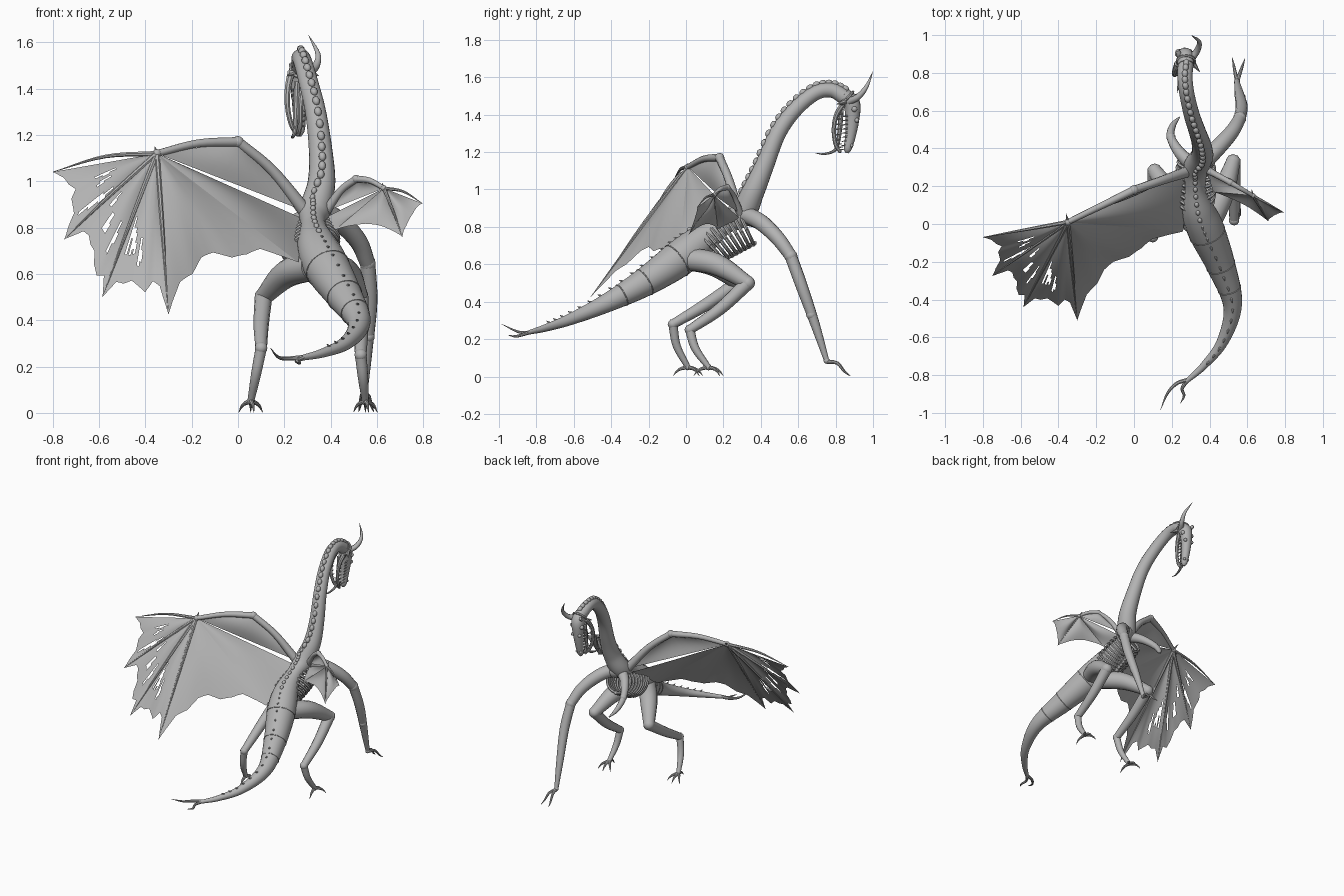
import bpy, bmesh, math, random
from mathutils import Vector, Matrix

random.seed(11)
cube = bpy.data.objects.get("Cube")
if cube:
    bpy.data.objects.remove(cube)

grey = bpy.data.materials.new("stone_grey")
grey.use_nodes = True
tone = (0.45, 0.45, 0.45, 1)
grey.diffuse_color = tone
grey.node_tree.nodes["Principled BSDF"].inputs["Base Color"].default_value = tone


def finish(name, bm):
    """Turn a bmesh into a smooth-shaded object."""
    mesh = bpy.data.meshes.new(name)
    bmesh.ops.recalc_face_normals(bm, faces=bm.faces)
    bm.to_mesh(mesh)
    bm.free()
    mesh.materials.append(grey)
    obj = bpy.data.objects.new(name, mesh)
    bpy.context.scene.collection.objects.link(obj)
    bpy.ops.object.select_all(action='DESELECT')
    obj.select_set(True)
    bpy.context.view_layer.objects.active = obj
    bpy.ops.object.shade_smooth_by_angle(angle=math.radians(40))


def spline(points, steps):
    """Smooth path through (x, y, z, radius) points."""
    p = [Vector(q) for q in points]
    p = [p[0] * 2 - p[1]] + p + [p[-1] * 2 - p[-2]]
    out = []
    for i in range(1, len(p) - 2):
        a, b, c, d = p[i - 1:i + 3]
        for k in range(steps):
            t = k / steps
            out.append((b * 2 + (c - a) * t + (a * 2 - b * 5 + c * 4 - d) * t * t
                        + (b * 3 - a - c * 3 + d) * t ** 3) / 2)
    return out + [p[-2]]


def tube(bm, points, sides=12, steps=5):
    path = spline(points, steps)
    normal, last = Vector((0.3, 0.5, 0.8)), None
    for i, q in enumerate(path):
        tangent = (path[min(i + 1, len(path) - 1)] - path[max(i - 1, 0)]).to_3d().normalized()
        normal = (normal - tangent * normal.dot(tangent)).normalized()
        side = tangent.cross(normal)
        ring = []
        for k in range(sides):
            a = math.tau * k / sides
            off = (normal * math.cos(a) + side * math.sin(a)) * max(q[3], 0.0008)
            ring.append(bm.verts.new(q.to_3d() + off))
        if last:
            for k in range(sides):
                n = (k + 1) % sides
                bm.faces.new((last[k], last[n], ring[n], ring[k]))
        else:
            bm.faces.new(ring[::-1])
        last = ring
    bm.faces.new(last)


def hoop(bm, centre, u, v, thick, count=16):
    pts = [centre + u * math.cos(math.tau * k / count) + v * math.sin(math.tau * k / count)
           for k in range(count + 1)]
    tube(bm, [(*p, thick) for p in pts], 6, 1)


def knob(bm, centre, size, axis=Vector((0, 0, 1)), stretch=1.0):
    turn = axis.to_track_quat('Z', 'Y').to_matrix().to_4x4()
    scale = Matrix.Diagonal((size, size, size * stretch, 1))
    bmesh.ops.create_icosphere(bm, subdivisions=2, radius=1,
                               matrix=Matrix.Translation(centre) @ turn @ scale)


def spike(bm, base, tip, radius):
    mid = (Vector(base) + Vector(tip)) / 2
    tube(bm, [(*base, radius), (*mid, radius * 0.6), (*tip, 0.001)], 7, 2)


# Tail, trunk and neck as one tapering body
spine = [(.275, -.835, .237, .012), (.37, -.75, .26, .02), (.47, -.62, .305, .031),
         (.522, -.43, .39, .05), (.46, -.22, .505, .077), (.38, -.03, .635, .098),
         (.34, .08, .725, .085), (.325, .2, .81, .055), (.33, .30, .87, .068),
         (.36, .36, .99, .06), (.357, .42, 1.13, .051), (.335, .49, 1.3, .045),
         (.305, .58, 1.425, .042), (.28, .69, 1.515, .04), (.27, .78, 1.53, .04),
         (.275, .855, 1.49, .042)]
bm = bmesh.new()
tube(bm, spine, 20, 8)
finish("body_and_neck", bm)

# Forked tail tip
bm = bmesh.new()
tube(bm, [(.285, -.825, .24, .012), (.225, -.845, .235, .010), (.175, -.90, .24, .007), (.14, -.985, .28, .001)], 8)
tube(bm, [(.285, -.825, .24, .012), (.255, -.87, .225, .009), (.265, -.91, .215, .007), (.245, -.95, .22, .001)], 8)
finish("tail_fork", bm)

# Ridge of knobs on the neck and small thorns on the tail, plus seam rings
path = spline(spine, 24)
ridge, seams = bmesh.new(), bmesh.new()
for i in range(30, len(path) - 8, 7):
    q = path[i]
    tangent = (path[i + 1] - path[i - 1]).to_3d().normalized()
    up = Vector((0, -0.3, 1))
    up = (up - tangent * up.dot(tangent)).normalized()
    top = q.to_3d() + up * q[3]
    if i > 205:
        knob(ridge, top, 0.016, tangent, 1.35)
    elif i > 140:
        knob(ridge, top, 0.012, tangent, 1.3)
    else:
        spike(ridge, top - up * .006, top + up * .012 - tangent * .018, 0.008)
for i in (82, 96, 117):
    q = path[i]
    tangent = (path[i + 1] - path[i - 1]).to_3d().normalized()
    u = tangent.cross(Vector((0, 0, 1))).normalized()
    hoop(seams, q.to_3d(), u * q[3], tangent.cross(u) * q[3], .003, 24)
finish("back_ridge", ridge)
finish("body_seams", seams)

# Rib cage hanging under the spine, with breastbone knobs
bm = bmesh.new()
for i in range(8):
    t = i / 7
    top = Vector((.33, .06 + .23 * t, .78 + .08 * t))
    low = Vector((.325, .20 + .16 * t, .625 + .085 * t))
    wide = .093 + .012 * math.sin(math.pi * t)
    hoop(bm, (top + low) / 2, Vector((wide, 0, 0)), (top - low) / 2, .010, 20)
    knob(bm, low, .015, Vector((0, .8, .5)), 1.3)
finish("rib_cage", bm)


# Hind legs: thigh, shin, foot bone and clawed toes
def toes(bm, ankle, reach, angles):
    for a in angles:
        d = Vector((math.sin(math.radians(a)), math.cos(math.radians(a)), 0)) * reach
        p = Vector(ankle)
        tube(bm, [(*p, .012), (*(p + d * .45 - Vector((0, 0, .008))), .009),
                  (p.x + d.x * .75, p.y + d.y * .75, .028, .006), (p.x + d.x, p.y + d.y, .003, .001)], 8, 3)


legs = {
    "right_hind_leg": [(.40, .0, .63), (.47, .16, .60), (.525, .33, .50), (.53, .18, .36), (.53, .02, .25), (.55, .12, .05)],
    "left_hind_leg": [(.32, .0, .63), (.21, .14, .60), (.11, .28, .50), (.10, .10, .38), (.10, -.07, .28), (.055, .01, .05)],
}
for name, (hip, thigh, knee, shin, hock, ankle) in legs.items():
    bm = bmesh.new()
    tube(bm, [(*hip, .06), (*thigh, .06), (*knee, .038)], 14)
    tube(bm, [(*knee, .038), (*shin, .033), (*hock, .025)], 12)
    mid = (Vector(hock) * .5 + Vector(ankle) * .5) - Vector((0, .02, 0))
    tube(bm, [(*hock, .025), (*mid, .022), (*ankle, .015)], 12)
    knob(bm, Vector(knee), .04)
    knob(bm, Vector(hock), .028)
    knob(bm, Vector(ankle), .017)
    toes(bm, ankle, .08, (-40, 0, 40, 170))
    finish(name, bm)

# Long foreleg reaching forward, and the short withered one
bm = bmesh.new()
tube(bm, [(.35, .31, .87, .045), (.44, .40, .825, .044), (.52, .49, .74, .039), (.56, .56, .645, .033)], 14)
tube(bm, [(.56, .56, .645, .033), (.57, .62, .48, .032), (.557, .69, .28, .025), (.545, .752, .085, .014)], 12)
for centre, size in (((.36, .33, .86), .055), ((.56, .56, .645), .036), ((.563, .67, .33), .028), ((.545, .752, .085), .017)):
    knob(bm, Vector(centre), size)
toes(bm, (.545, .752, .08), .13, (-11, 19))
finish("right_foreleg", bm)
bm = bmesh.new()
tube(bm, [(.31, .31, .85, .04), (.24, .38, .82, .03), (.195, .46, .75, .022), (.205, .52, .68, .017), (.24, .565, .63, .004)], 12)
knob(bm, Vector((.195, .46, .75)), .025)
finish("left_foreleg", bm)


# Wings: arm bones, finger bones and torn skin panels
def panel(bm, root, a, b, sag, rag, holes, n=24):
    root, a, b = Vector(root), Vector(a), Vector(b)
    puff = (a - root).cross(b - root).normalized() * .02
    notch = [0] + [random.uniform(0, rag) for k in range(n // 3 - 1)] + [0, 0]
    grid = []
    for i in range(n + 1):
        u = i / n
        bow = math.sin(math.pi * u)
        k, f = i // 3, i % 3 / 3
        length = 1 - sag * bow ** .7 - notch[k] * (1 - f) - notch[k + 1] * f
        col = []
        for j in range(n + 1):
            v = max(j / n, .01)
            p = root.lerp(a.lerp(b, u), v * length) + puff * bow * math.sin(math.pi * v)
            col.append(bm.verts.new(p))
        grid.append(col)
    torn = set()
    for h in range(holes):
        i, j = random.randint(3, n - 4), random.randint(n // 2, n - 8)
        torn |= {(i, j + k) for k in range(random.randint(3, 7))}
        torn |= {(i + 1, j + 2), (i + 1, j + 3)}
    for i in range(n):
        for j in range(n):
            if (i, j) not in torn:
                bm.faces.new((grid[i][j], grid[i + 1][j], grid[i + 1][j + 1], grid[i][j + 1]))


def wing(name, shoulder, elbow, wrist, tips, flank, size, rag, holes):
    s, e, w = Vector(shoulder), Vector(elbow), Vector(wrist)
    bones, skin = bmesh.new(), bmesh.new()
    lift = Vector((0, 0, .03 * size))
    tube(bones, [(*s, .03 * size), (*(s.lerp(e, .5) + lift), .023 * size), (*e, .022 * size)], 10)
    tube(bones, [(*e, .022 * size), (*(e.lerp(w, .5) + lift * .6), .018 * size), (*w, .015 * size)], 10)
    knob(bones, e, .026 * size)
    knob(bones, w, .019 * size)
    spike(bones, w, w + Vector((-.01, .045, .03)) * size, .01 * size)
    for k, tip in enumerate(tips):
        t = Vector(tip)
        mid = w.lerp(t, .5) + lift * (.9 if k == 0 else .2)
        tube(bones, [(*w, .012 * size), (*mid, .008 * size), (*t, .001)], 7)
    for a, b in zip(tips, tips[1:]):
        panel(skin, w, a, b, .07, rag, holes)
    panel(skin, w, tips[-1], flank, .2, rag * .6, 0)
    # skin beside the body, and the strip behind the arm past a long tear
    panel(skin, w, flank, s - lift * 1.2, 0, 0, 0)
    panel(skin, e, w, s, 0, 0, 0, 9)
    finish(name + "_bones", bones)
    finish(name + "_skin", skin)


wing("left_wing", (.29, .28, .87), (0, .18, 1.17), (-.35, .01, 1.12),
     [(-.80, -.07, 1.04), (-.75, -.275, .75), (-.585, -.44, .50), (-.30, -.51, .425)],
     (.26, -.04, .65), 1.0, .13, 4)
wing("right_wing", (.38, .29, .87), (.51, .22, 1.01), (.63, .15, .97),
     [(.795, .06, .905), (.71, .015, .76)], (.42, .17, .79), .7, .02, 0)

# Skull pointing down, brow knobs, cheek thorns and nostrils
bm = bmesh.new()
tube(bm, [(.275, .84, 1.505, .042), (.272, .885, 1.46, .046), (.268, .89, 1.38, .038),
          (.266, .88, 1.29, .029), (.266, .865, 1.22, .022), (.266, .86, 1.195, .008)], 14)
for s in (-1, 1):
    knob(bm, Vector((.27 + s * .038, .90, 1.43)), .016)
    knob(bm, Vector((.268 + s * .028, .913, 1.37)), .013)
    knob(bm, Vector((.266 + s * .015, .885, 1.235)), .01)
    spike(bm, (.28 + s * .033, .85, 1.47), (.28 + s * .068, .805, 1.455), .015)
hoop(bm, Vector((.275, .86, 1.485)), Vector((.047, 0, 0)), Vector((0, .032, .036)), .008)
finish("skull", bm)

# Open lower jaw of two bowed bars, with teeth and a tongue
jaw, teeth = bmesh.new(), bmesh.new()
for s in (-1, 1):
    bar = [(.262 + s * .032, .85, 1.47, .017), (.247 + s * .032, .805, 1.40, .014),
           (.242 + s * .028, .79, 1.32, .012), (.25 + s * .018, .80, 1.24, .011), (.26, .825, 1.20, .009)]
    tube(jaw, bar, 8)
    for q in spline(bar, 3)[3:-1]:
        base = q.to_3d()
        spike(teeth, base, base + Vector((0, .035, .004)), .006)
    for k in range(8):
        z = 1.24 + .022 * k
        base = Vector((.267 + s * (.013 + .0025 * k), .865, z))
        spike(teeth, base, base - Vector((0, .035, .006)), .006)
tube(jaw, [(.255, .83, 1.43, .014), (.25, .82, 1.30, .012), (.245, .80, 1.215, .009),
           (.235, .74, 1.19, .006), (.23, .69, 1.195, .001)], 8)
finish("jaw_and_tongue", jaw)
finish("teeth", teeth)

# One long curved horn and one broken stub
bm = bmesh.new()
tube(bm, [(.30, .87, 1.47, .02), (.335, .92, 1.495, .017), (.345, .965, 1.55, .011), (.305, .999, 1.63, .001)], 10)
tube(bm, [(.25, .87, 1.47, .018), (.235, .905, 1.495, .014), (.23, .92, 1.505, .010)], 10)
finish("horns", bm)
